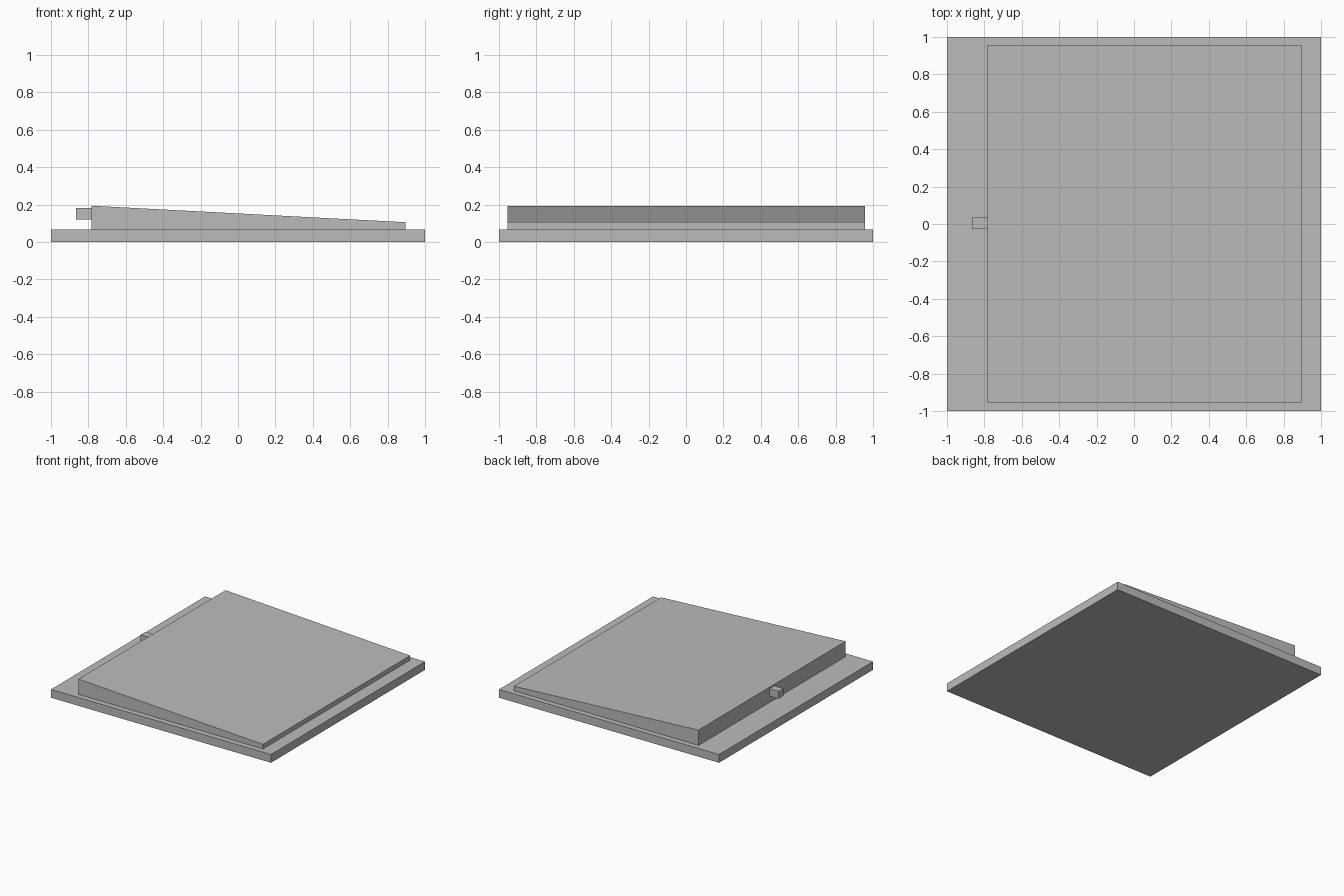
import bpy
import bmesh

old = bpy.data.objects.get("Cube")
if old:
    bpy.data.objects.remove(old, do_unlink=True)

# Single flat grey
GREY = (0.5, 0.5, 0.5, 1)
grey = bpy.data.materials.new("plain grey")
grey.use_nodes = True
grey.diffuse_color = GREY
bsdf = next(n for n in grey.node_tree.nodes if n.type == "BSDF_PRINCIPLED")
bsdf.inputs["Base Color"].default_value = GREY


def extrude_profile(name, profile, y0, y1):
    """Extrude an x-z outline along y into a closed solid."""
    bm = bmesh.new()
    face = bm.faces.new([bm.verts.new((x, y0, z)) for x, z in profile])
    grown = bmesh.ops.extrude_face_region(bm, geom=[face])["geom"]
    verts = [g for g in grown if isinstance(g, bmesh.types.BMVert)]
    bmesh.ops.translate(bm, verts=verts, vec=(0, y1 - y0, 0))
    bmesh.ops.recalc_face_normals(bm, faces=bm.faces)
    mesh = bpy.data.meshes.new(name)
    bm.to_mesh(mesh)
    bm.free()
    mesh.materials.append(grey)
    obj = bpy.data.objects.new(name, mesh)
    bpy.context.collection.objects.link(obj)
    return obj


def rectangle(x0, x1, z0, z1):
    return [(x0, z0), (x1, z0), (x1, z1), (x0, z1)]


# Square base slab
extrude_profile("base_slab", rectangle(-1, 1, 0, 0.068), -1, 1)

# Sloping slab, high on the right end
slope = [(-0.783, 0.068), (0.895, 0.068), (0.895, 0.106), (-0.783, 0.194)]
extrude_profile("sloping_slab", slope, -0.954, 0.956)

# Small block on the high end
extrude_profile("end_block", rectangle(-0.865, -0.783, 0.121, 0.182), -0.028, 0.035)
